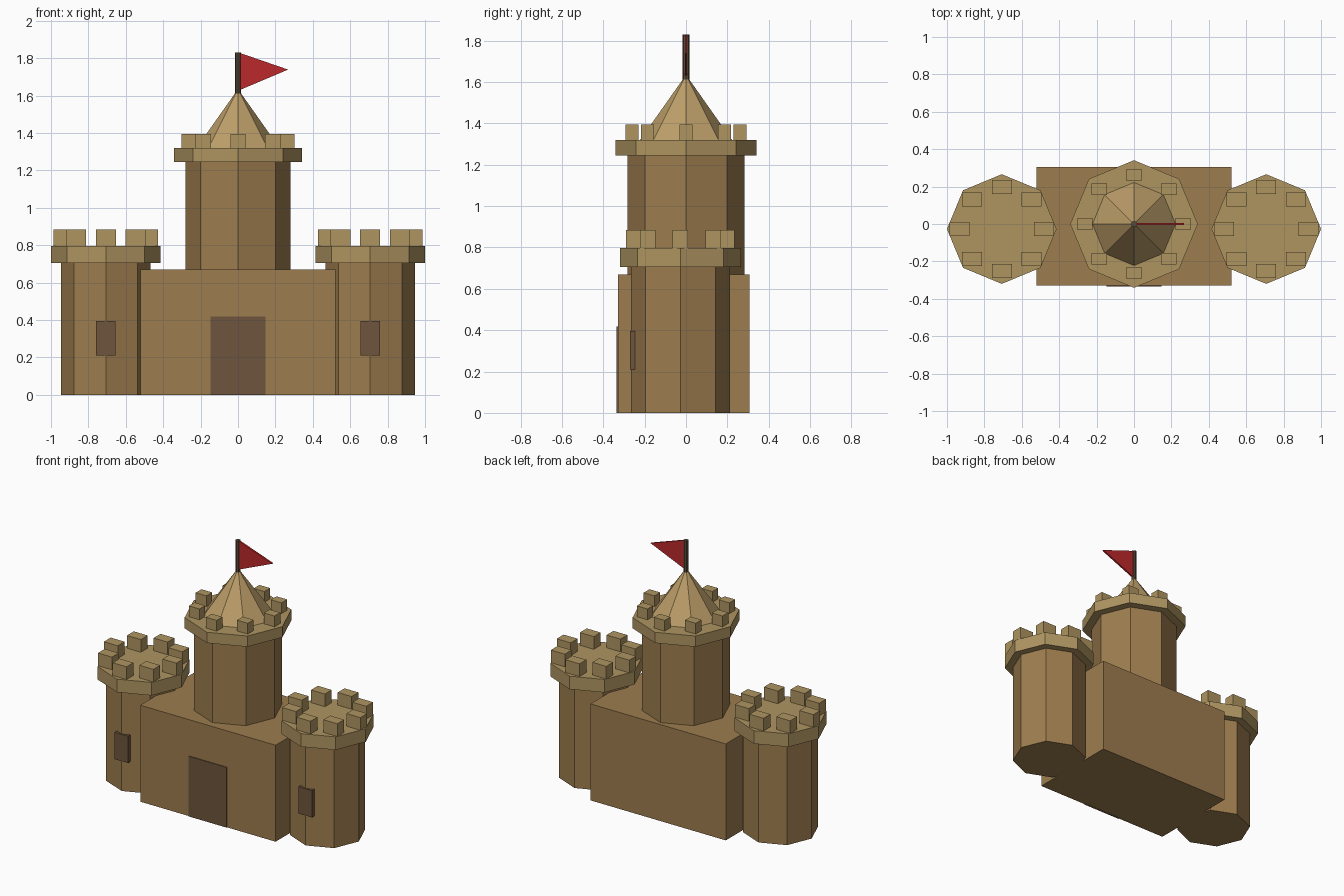
import bpy, bmesh
from math import cos, sin, pi
from mathutils import Matrix, Vector

if "Cube" in bpy.data.objects:
    bpy.data.objects.remove(bpy.data.objects["Cube"])


def material(name, r, g, b):
    m = bpy.data.materials.new(name)
    m.diffuse_color = (r, g, b, 1)
    m.use_nodes = True
    m.node_tree.nodes["Principled BSDF"].inputs["Base Color"].default_value = m.diffuse_color
    return m


WALL = material("wall_stone", 0.34, 0.205, 0.078)
TRIM = material("trim_stone", 0.43, 0.30, 0.12)
ROOF = material("roof_tan", 0.50, 0.34, 0.14)
WOOD = material("dark_wood", 0.155, 0.09, 0.045)
POLE = material("pole_dark", 0.10, 0.07, 0.04)
RED = material("flag_red", 0.50, 0.022, 0.025)


def finish(bm, name, mat):
    bmesh.ops.recalc_face_normals(bm, faces=bm.faces[:])
    me = bpy.data.meshes.new(name)
    bm.to_mesh(me)
    bm.free()
    me.materials.append(mat)
    ob = bpy.data.objects.new(name, me)
    bpy.context.collection.objects.link(ob)
    return ob


def boxes(name, mat, size, centres):
    bm = bmesh.new()
    for c in centres:
        bmesh.ops.create_cube(bm, size=1, matrix=Matrix.Translation(c) @ Matrix.Diagonal((*size, 1)))
    return finish(bm, name, mat)


def box(name, mat, lo, hi):
    lo, hi = Vector(lo), Vector(hi)
    return boxes(name, mat, hi - lo, [(lo + hi) / 2])


def prism(name, mat, x, y, z0, z1, r0, r1, sides=8):
    # corners lie on the x and y axes
    bm = bmesh.new()
    lower = [bm.verts.new((x + r0 * cos(2 * pi * i / sides), y + r0 * sin(2 * pi * i / sides), z0))
             for i in range(sides)]
    bm.faces.new(lower)
    if r1 == 0:
        upper = [bm.verts.new((x, y, z1))]
    else:
        upper = [bm.verts.new((v.co.x + (r1 - r0) * cos(2 * pi * i / sides),
                               v.co.y + (r1 - r0) * sin(2 * pi * i / sides), z1))
                 for i, v in enumerate(lower)]
        bm.faces.new(upper)
    for i in range(sides):
        j = (i + 1) % sides
        top = [upper[0]] if r1 == 0 else [upper[j], upper[i]]
        bm.faces.new([lower[i], lower[j]] + top)
    return finish(bm, name, mat)


def tower(name, x, y, z0, z1, z2, z3, r, ring_r, merlon_r, merlon_w, merlon_d):
    # shaft, overhanging ring and eight axis-aligned merlons
    prism(name + "_shaft", WALL, x, y, z0, z1, r, r)
    prism(name + "_ring", TRIM, x, y, z1, z2, ring_r, ring_r)
    spots = [(x + merlon_r * cos(k * pi / 4), y + merlon_r * sin(k * pi / 4), (z2 + z3) / 2)
             for k in range(8)]
    boxes(name + "_merlons", TRIM, (merlon_w, merlon_d, z3 - z2), spots)


# hall and door
box("hall", WALL, (-0.52, -0.33, 0), (0.52, 0.306, 0.67))
box("door", WOOD, (-0.147, -0.335, 0), (0.147, -0.315, 0.418))

# side towers with windows
for side, s in (("left", -1), ("right", 1)):
    x = s * 0.707
    tower(side + "_tower", x, -0.027, 0, 0.706, 0.797, 0.885, 0.24, 0.293, 0.225, 0.107, 0.075)
    box(side + "_window", WOOD, (x - 0.052, -0.272, 0.21), (x + 0.052, -0.235, 0.396))

# central keep with roof
tower("keep", 0, 0, 0.66, 1.245, 1.32, 1.395, 0.282, 0.341, 0.262, 0.082, 0.063)
prism("keep_roof", ROOF, 0, 0, 1.32, 1.635, 0.222, 0)

# flagpole and pennant
prism("flagpole", POLE, 0, 0, 1.60, 1.83, 0.016, 0.016)
bm = bmesh.new()
outline = ((0.01, 1.828), (0.01, 1.63), (0.268, 1.739))
front = [bm.verts.new((x, -0.006, z)) for x, z in outline]
back = [bm.verts.new((x, 0.006, z)) for x, z in outline]
bm.faces.new(front)
bm.faces.new(back[::-1])
for i in range(3):
    j = (i + 1) % 3
    bm.faces.new((front[i], back[i], back[j], front[j]))
finish(bm, "pennant", RED)
